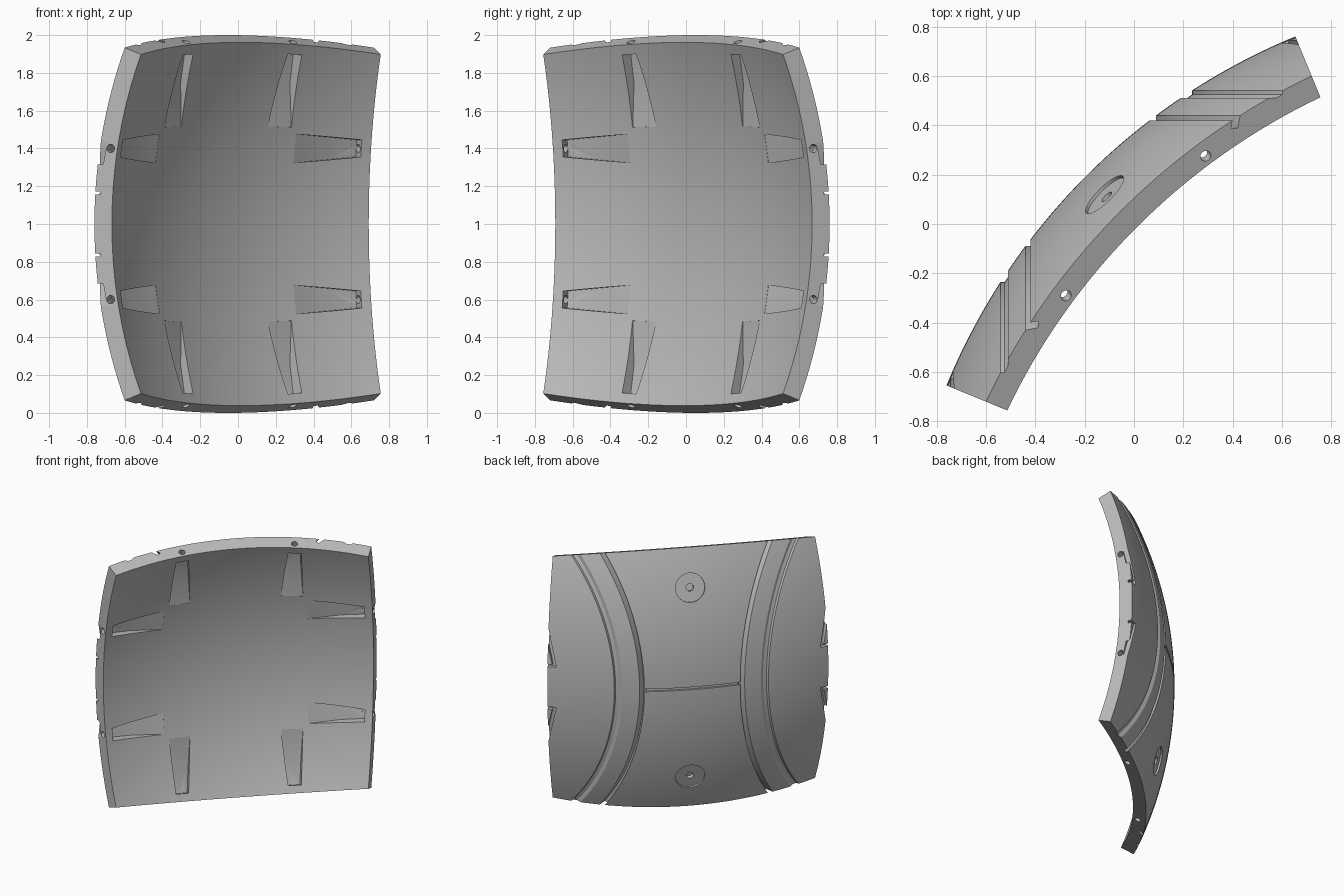
import bpy, bmesh, math
from mathutils import Vector, Matrix

if "Cube" in bpy.data.objects:
    bpy.data.objects.remove(bpy.data.objects["Cube"])

# Panel frame: OUT points away from the sphere centre, SIDE along the panel, UP is z
R_OUT, R_IN = 2.6, 2.5
HALF = math.asin(1 / R_OUT)
OUT = Vector((-1, 1, 0)).normalized()
SIDE = Vector((1, 1, 0)).normalized()
UP = Vector((0, 0, 1))
CENTRE = UP - OUT * 2.325


def at(out, side, up):
    return CENTRE + OUT * out + SIDE * side + UP * up


def near_edge(angle, offset, radius, sign, vertical):
    """Point at an angle towards one edge, offset along that edge."""
    flat = math.sqrt(radius ** 2 - offset ** 2)
    e, d = sign * flat * math.sin(angle), flat * math.cos(angle)
    return at(d, offset, e) if vertical else at(d, e, offset)


def make_object(name, bm):
    bmesh.ops.recalc_face_normals(bm, faces=bm.faces)
    mesh = bpy.data.meshes.new(name)
    bm.to_mesh(mesh)
    bm.free()
    obj = bpy.data.objects.new(name, mesh)
    bpy.context.collection.objects.link(obj)
    return obj


def add_hull(bm, points):
    verts = [bm.verts.new(p) for p in points]
    res = bmesh.ops.convex_hull(bm, input=verts)
    spare = {v for v in res["geom_interior"] if isinstance(v, bmesh.types.BMVert)}
    bmesh.ops.delete(bm, geom=list(spare), context="VERTS")


def add_cylinder(bm, start, end, radius):
    axis = end - start
    matrix = Matrix.Translation((start + end) / 2) @ axis.to_track_quat("Z", "Y").to_matrix().to_4x4()
    bmesh.ops.create_cone(bm, cap_ends=True, segments=32, radius1=radius,
                          radius2=radius, depth=axis.length, matrix=matrix)


def add_ring(bm, axis, radial, profile, span, steps=72):
    """Sweep a (height, radius) profile round an axis through the sphere centre."""
    cross = axis.cross(radial)
    loops = []
    for i in range(steps + 1):
        a = span * (2 * i / steps - 1)
        ray = radial * math.cos(a) + cross * math.sin(a)
        loops.append([bm.verts.new(CENTRE + axis * h + ray * r) for h, r in profile])
    for low, high in zip(loops, loops[1:]):
        for j in range(len(profile)):
            k = (j + 1) % len(profile)
            bm.faces.new((low[j], low[k], high[k], high[j]))
    bm.faces.new(loops[0])
    bm.faces.new(loops[-1])


# Curved shell
bm = bmesh.new()
bmesh.ops.create_grid(bm, x_segments=64, y_segments=64, size=1)
for v in bm.verts:
    ray = Vector((1, math.tan(v.co.x * HALF), math.tan(v.co.y * HALF))).normalized()
    v.co = at(*(ray * R_OUT))
inner = bmesh.ops.extrude_face_region(bm, geom=bm.faces[:], use_keep_orig=True)["geom"]
for v in inner:
    if isinstance(v, bmesh.types.BMVert):
        v.co = CENTRE + (v.co - CENTRE) * (R_IN / R_OUT)
panel = make_object("curved_panel", bm)

grey = bpy.data.materials.new("mid_grey")
grey.use_nodes = True
grey.diffuse_color = (0.5, 0.5, 0.5, 1)
grey.node_tree.nodes["Principled BSDF"].inputs["Base Color"].default_value = (0.5, 0.5, 0.5, 1)
panel.data.materials.append(grey)

cutters = {name: bmesh.new() for name in (
    "ring_grooves", "centre_groove", "disc_recesses", "disc_holes",
    "slots", "screw_holes", "edge_bands", "edge_notches")}

# Arc grooves and steps on the outer face, plus the seam between them
groove = [(2.034, 1.555), (2.12, 1.555), (2.12, 1.581), (2.034, 1.581)]
step = [(2.154, 1.43), (2.168, 1.409), (2.22, 1.409), (2.22, 1.52), (2.154, 1.52)]
X, Y = Vector((1, 0, 0)), Vector((0, 1, 0))
for axis, radial in ((-X, Y), (Y, -X)):
    for profile in (groove, step):
        add_ring(cutters["ring_grooves"], axis, radial, profile, 0.78)
seam = [(-0.01, 2.585), (0.01, 2.585), (0.01, 2.65), (-0.01, 2.65)]
add_ring(cutters["centre_groove"], UP, OUT, seam, 0.134, 16)

# Round recesses with a small centre hole
for sign in (-1, 1):
    tilt = math.asin(0.73 / R_OUT)
    ray = OUT * math.cos(tilt) + UP * sign * math.sin(tilt)
    add_cylinder(cutters["disc_recesses"], CENTRE + ray * 2.585, CENTRE + ray * 2.65, 0.105)
    add_cylinder(cutters["disc_holes"], CENTRE + ray * 2.56, CENTRE + ray * 2.65, 0.027)

# Tapered slots on the inner face, with screw holes through the edges
sections = ((0.372, 0.045, 2.565), (0.30, 0.06, 2.55), (0.21, 0.076, 2.502))
for vertical in (False, True):
    for sign in (-1, 1):
        for mid in (-0.4, 0.4):
            add_hull(cutters["slots"], [
                near_edge(angle, mid + half * s, r, sign, vertical)
                for angle, half, depth in sections for s in (-1, 1) for r in (2.4, depth)])
            add_cylinder(cutters["screw_holes"],
                         near_edge(0.36, mid, 2.54, sign, vertical),
                         near_edge(0.42, mid, 2.54, sign, vertical), 0.022)

# Slanted cut-outs and thin notches at the two upright edges
band = ((-0.03, 0.56), (0.06, 0.17), (0.035, 0.17), (-0.03, 0.44))
notch = ((-0.03, 0.155), (0.06, 0.155), (0.06, 0.173), (-0.03, 0.173))
for sign in (-1, 1):
    for flip in (-1, 1):
        for name, outline in (("edge_bands", band), ("edge_notches", notch)):
            add_hull(cutters[name], [
                near_edge(HALF - w / R_OUT, flip * u, r, sign, False)
                for w, u in outline for r in (2.573, 2.66)])

# Carve every cutter out of the shell
bpy.context.view_layer.objects.active = panel
panel.select_set(True)
for name, bm in cutters.items():
    cutter = make_object(name, bm)
    cutter.hide_render = True
    mod = panel.modifiers.new(name, "BOOLEAN")
    mod.operation, mod.solver, mod.object = "DIFFERENCE", "EXACT", cutter
    bpy.ops.object.modifier_apply(modifier=mod.name)
    bpy.data.objects.remove(cutter)

bpy.ops.object.shade_smooth_by_angle(angle=math.radians(25))
